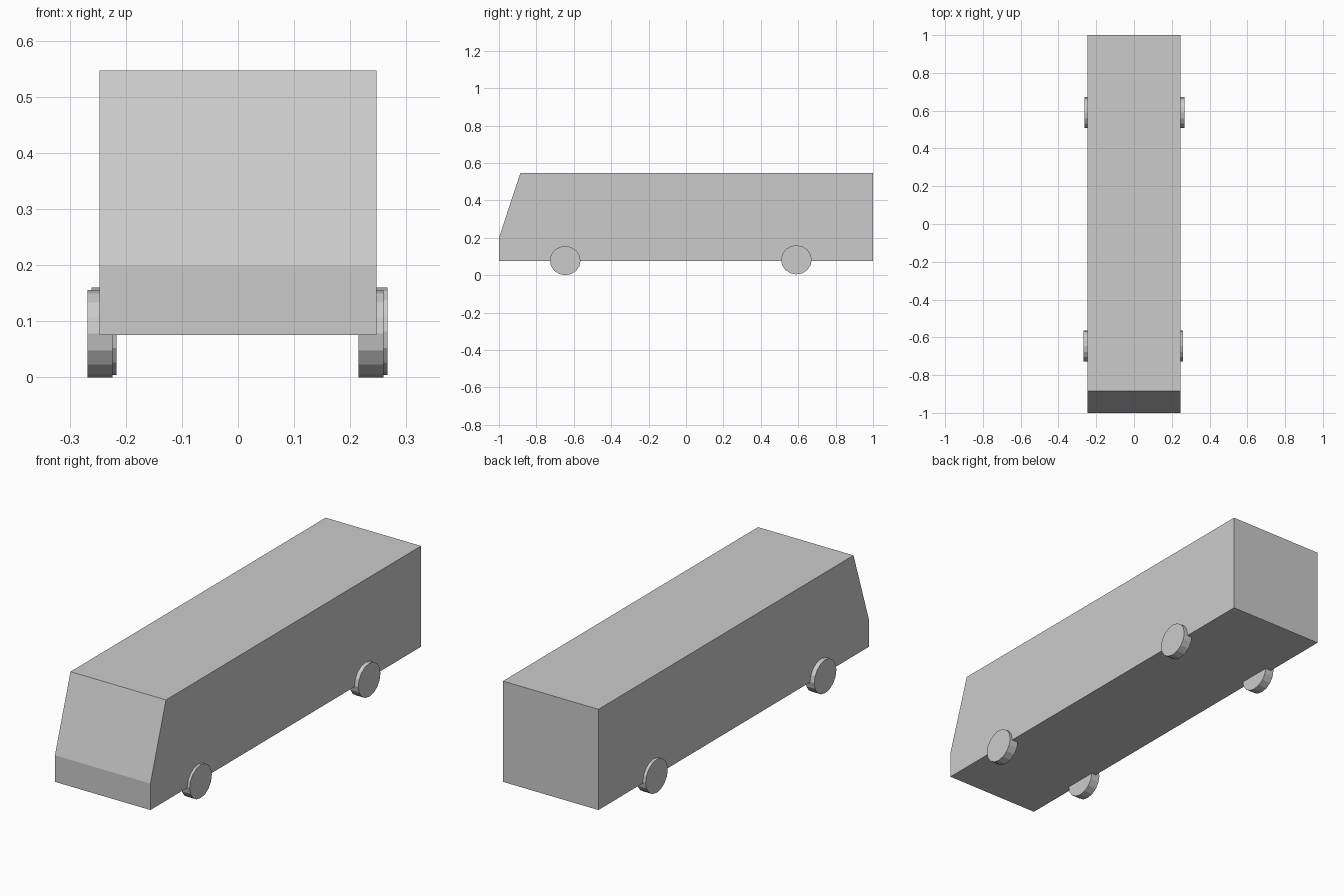
import bpy
import bmesh
from math import radians
from mathutils import Matrix

if "Cube" in bpy.data.objects:
    bpy.data.objects.remove(bpy.data.objects["Cube"])

HALF_WIDTH = 0.247


def add_object(name, bm):
    bmesh.ops.recalc_face_normals(bm, faces=bm.faces)
    mesh = bpy.data.meshes.new(name)
    bm.to_mesh(mesh)
    bm.free()
    obj = bpy.data.objects.new(name, mesh)
    bpy.context.collection.objects.link(obj)
    return obj


def build_body():
    # Side profile (y, z) with a slanted windscreen, extruded across the width
    profile = [(-1, 0.076), (1, 0.076), (1, 0.547), (-0.885, 0.547), (-1, 0.2)]
    bm = bmesh.new()
    face = bm.faces.new([bm.verts.new((-HALF_WIDTH, y, z)) for y, z in profile])
    extruded = bmesh.ops.extrude_face_region(bm, geom=[face])["geom"]
    verts = [g for g in extruded if isinstance(g, bmesh.types.BMVert)]
    bmesh.ops.translate(bm, verts=verts, vec=(2 * HALF_WIDTH, 0, 0))
    # The source face stays in place as the second side
    if face not in bm.faces[:]:
        bmesh.ops.holes_fill(bm, edges=bm.edges[:])
    add_object("bus_body", bm)


def build_wheel(name, x, y, z):
    # Slightly oval disc, axle along x
    bm = bmesh.new()
    bmesh.ops.create_cone(bm, cap_ends=True, segments=16, radius1=1, radius2=1, depth=1,
                          matrix=Matrix.Rotation(radians(90), 4, 'Y'))
    bmesh.ops.scale(bm, vec=(0.045, 0.082, 0.078), verts=bm.verts)
    obj = add_object(name, bm)
    obj.location = (x, y, z)


build_body()

# Front and rear axles sit slightly off centre in opposite directions
for axle, y, z, offset in (("front", -0.646, 0.078, -0.0045), ("rear", 0.59, 0.082, 0.0025)):
    for side, sign in (("left", -1), ("right", 1)):
        build_wheel(f"{axle}_wheel_{side}", sign * 0.2415 + offset, y, z)
